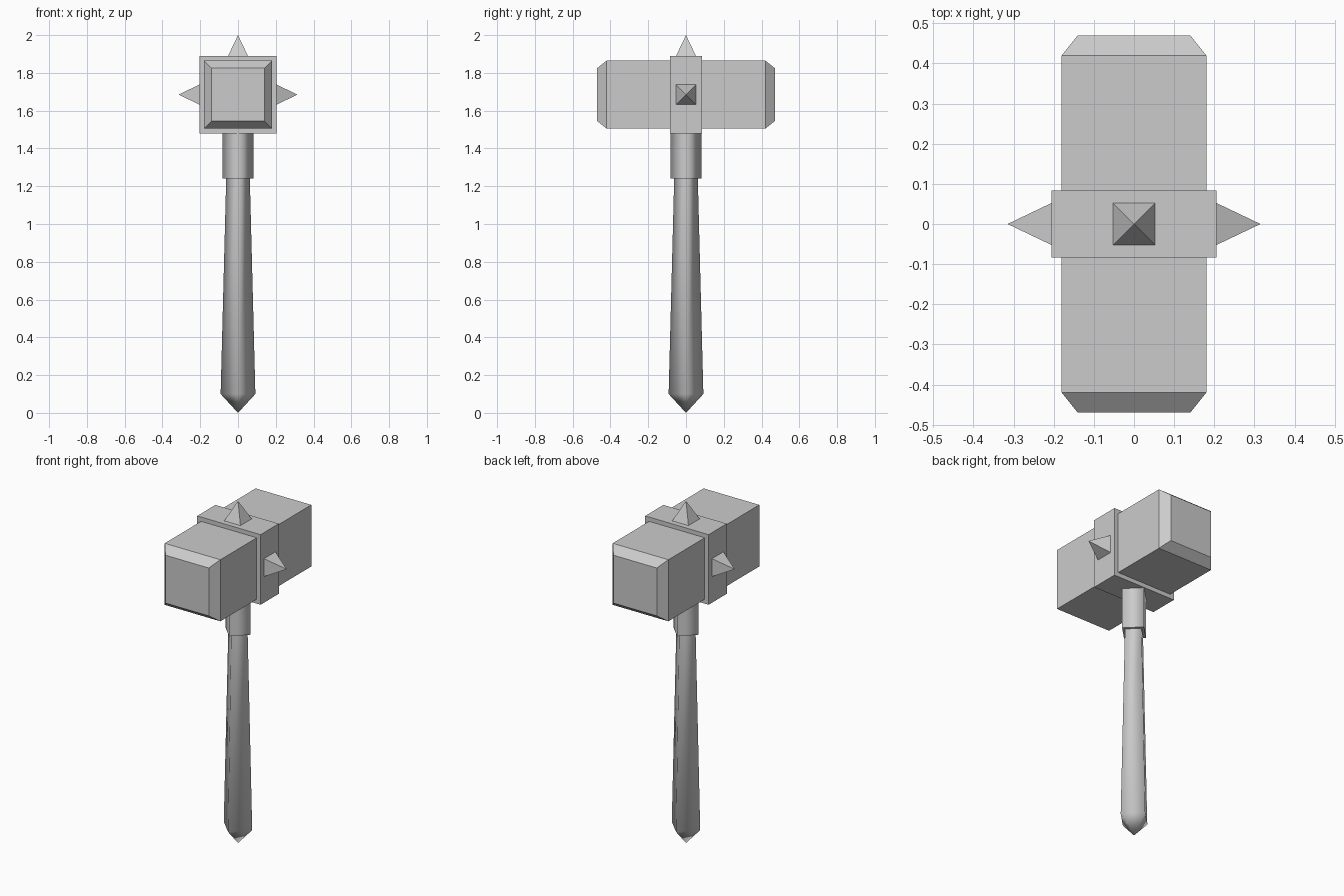
import bpy
import bmesh
import math
from mathutils import Matrix, Vector

if "Cube" in bpy.data.objects:
    bpy.data.objects.remove(bpy.data.objects["Cube"])

HEAD_Z = 1.685

# One plain grey for the whole hammer
grey = bpy.data.materials.new("plain grey")
grey.use_nodes = True
colour = (0.6, 0.6, 0.6, 1)
grey.diffuse_color = colour
grey.node_tree.nodes["Principled BSDF"].inputs["Base Color"].default_value = colour


def finish(name, bm, smooth=False):
    bmesh.ops.recalc_face_normals(bm, faces=bm.faces)
    mesh = bpy.data.meshes.new(name)
    for face in bm.faces:
        # Level caps stay flat
        face.smooth = smooth and abs(face.normal.z) < 0.95
    bm.to_mesh(mesh)
    bm.free()
    mesh.materials.append(grey)
    obj = bpy.data.objects.new(name, mesh)
    bpy.context.collection.objects.link(obj)
    return obj


def loft(name, rings, sides=4, turn=0.0, matrix=Matrix(), smooth=False):
    """Skin (radius, height) rings along z; a zero radius makes a point."""
    bm = bmesh.new()
    loops = []
    for radius, z in rings:
        count = sides if radius else 1
        loops.append([bm.verts.new(matrix @ Vector((
            radius * math.cos(turn + math.tau * i / sides),
            radius * math.sin(turn + math.tau * i / sides), z)))
            for i in range(count)])
    for low, high in zip(loops, loops[1:]):
        for i in range(sides):
            j = (i + 1) % sides
            corners = [low[i % len(low)], low[j % len(low)],
                       high[j % len(high)], high[i % len(high)]]
            bm.faces.new(list(dict.fromkeys(corners)))
    for end in (loops[0], loops[-1]):
        if len(end) > 2:
            bm.faces.new(end)
    return finish(name, bm, smooth)


# Tapered four-sided handle with a pointed pommel, corners on the axes
loft("handle", [(0, 0), (0.092, 0.1), (0.062, 1.26)], smooth=True)
loft("collar", [(0.082, 1.24), (0.082, 1.5)], smooth=True)

# Square head lying along y with chamfered ends
diag = math.sqrt(2)
along_y = Matrix.Translation((0, 0, HEAD_Z)) @ Matrix.Rotation(math.pi / 2, 4, "X")
loft("head", [(0.14 * diag, -0.47), (0.18 * diag, -0.42),
              (0.18 * diag, 0.42), (0.14 * diag, 0.47)],
     turn=math.pi / 4, matrix=along_y)
loft("head_band", [(0.205 * diag, -0.084), (0.205 * diag, 0.084)],
     turn=math.pi / 4, matrix=along_y)

# Pyramid spikes on the top and both sides of the band
for name, angle in (("top_spike", 0), ("left_spike", math.pi / 2),
                    ("right_spike", -math.pi / 2)):
    place = Matrix.Translation((0, 0, HEAD_Z)) @ Matrix.Rotation(angle, 4, "Y")
    loft(name, [(0.053 * diag, 0.204), (0, 0.315)],
         turn=math.pi / 4, matrix=place)
